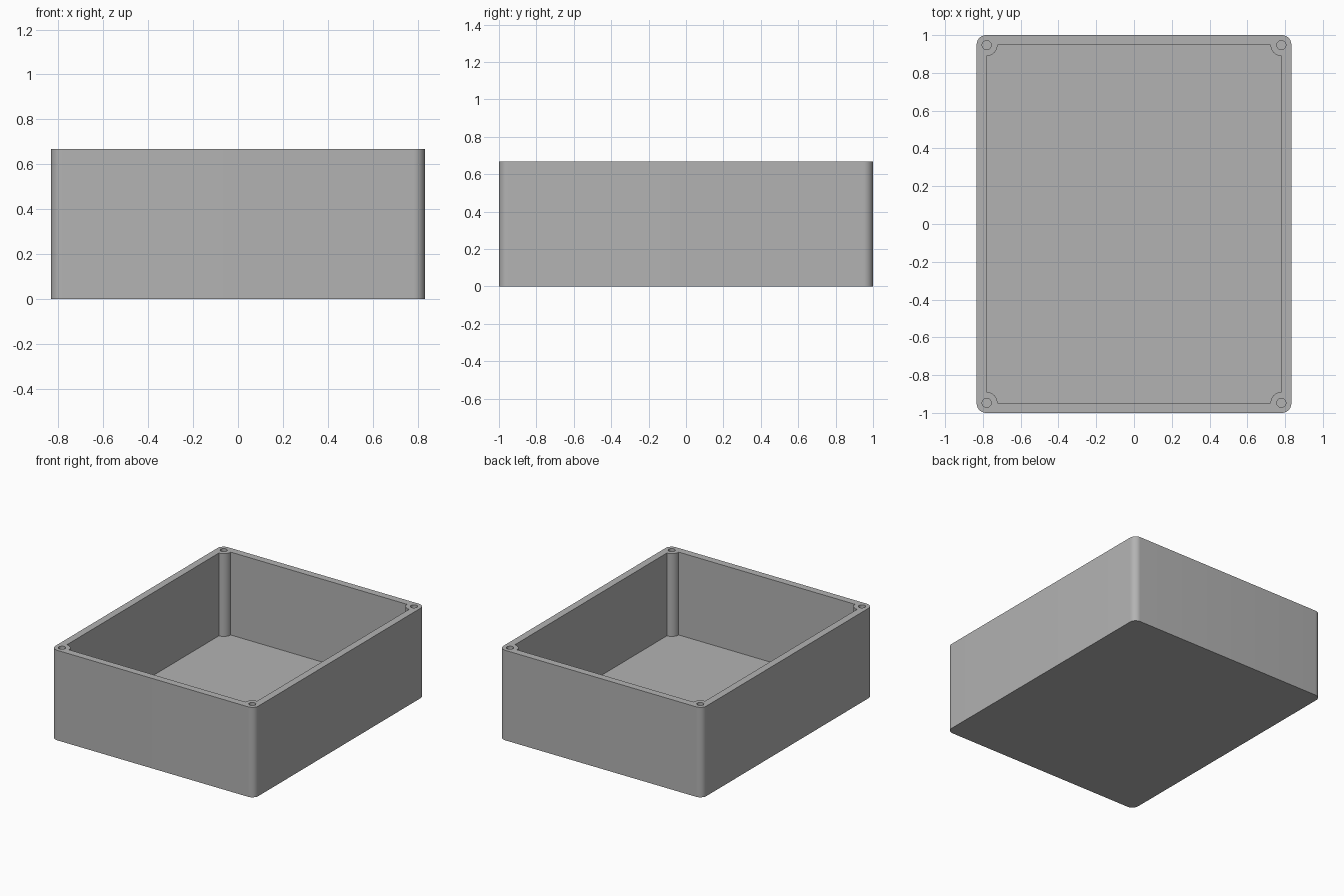
import bpy
import bmesh
from math import cos, sin, pi, radians

default = bpy.data.objects.get("Cube")
if default:
    bpy.data.objects.remove(default, do_unlink=True)

HALF_X, HALF_Y, HEIGHT = 0.833, 1.0, 0.667
WALL = 0.053                      # wall and floor thickness
IN_X, IN_Y = HALF_X - WALL, HALF_Y - WALL
CORNER_R, BOSS_R, HOLE_R = 0.05, 0.057, 0.024
SIGNS = [(1, 1), (-1, 1), (-1, -1), (1, -1)]

grey = bpy.data.materials.new("plain grey")
grey.use_nodes = True
COLOUR = (0.45, 0.45, 0.45, 1)
grey.diffuse_color = COLOUR
grey.node_tree.nodes["Principled BSDF"].inputs["Base Color"].default_value = COLOUR


def arc(cx, cy, r, start, sweep, n):
    """Points along a circular arc, both ends included."""
    return [(cx + r * cos(start + sweep * i / n),
             cy + r * sin(start + sweep * i / n)) for i in range(n + 1)]


def loop(bm, points, z):
    return [bm.verts.new((x, y, z)) for x, y in points]


def skirt(bm, upper, lower):
    """Quads joining two matching closed loops."""
    n = len(upper)
    for i in range(n):
        j = (i + 1) % n
        bm.faces.new((upper[i], upper[j], lower[j], lower[i]))


# Outer outline with rounded corners, cavity outline with corner bosses
outer, cavity = [], []
for k, (sx, sy) in enumerate(SIGNS):
    outer += arc(sx * (HALF_X - CORNER_R), sy * (HALF_Y - CORNER_R),
                 CORNER_R, k * pi / 2, pi / 2, 10)
    cavity += arc(sx * IN_X, sy * IN_Y, BOSS_R,
                  (k + 3) * pi / 2, -pi / 2, 12)

bm = bmesh.new()
rims = []

# Outside walls and base
top, bottom = loop(bm, outer, HEIGHT), loop(bm, outer, 0)
skirt(bm, top, bottom)
bm.faces.new(bottom)
rims.append(top)

# Cavity walls, bosses and floor
top, bottom = loop(bm, cavity, HEIGHT), loop(bm, cavity, WALL)
skirt(bm, top, bottom)
bm.faces.new(bottom)
rims.append(top)

# Blind screw holes in the bosses
for sx, sy in SIGNS:
    circle = arc(sx * IN_X, sy * IN_Y, HOLE_R, 0, 2 * pi, 24)[:-1]
    top, bottom = loop(bm, circle, HEIGHT), loop(bm, circle, WALL)
    skirt(bm, top, bottom)
    bm.faces.new(bottom)
    rims.append(top)

# Flat rim between the outlines
edges = [bm.edges.get((r[i - 1], r[i])) for r in rims for i in range(len(r))]
bmesh.ops.triangle_fill(bm, edges=edges, use_beauty=True, normal=(0, 0, 1))
bmesh.ops.recalc_face_normals(bm, faces=bm.faces)

mesh = bpy.data.meshes.new("enclosure_base")
bm.to_mesh(mesh)
bm.free()
mesh.materials.append(grey)
box = bpy.data.objects.new("enclosure_base", mesh)
bpy.context.collection.objects.link(box)

# Smooth rounded surfaces, sharp rims
bpy.ops.object.select_all(action='DESELECT')
box.select_set(True)
bpy.context.view_layer.objects.active = box
bpy.ops.object.shade_smooth_by_angle(angle=radians(30))
